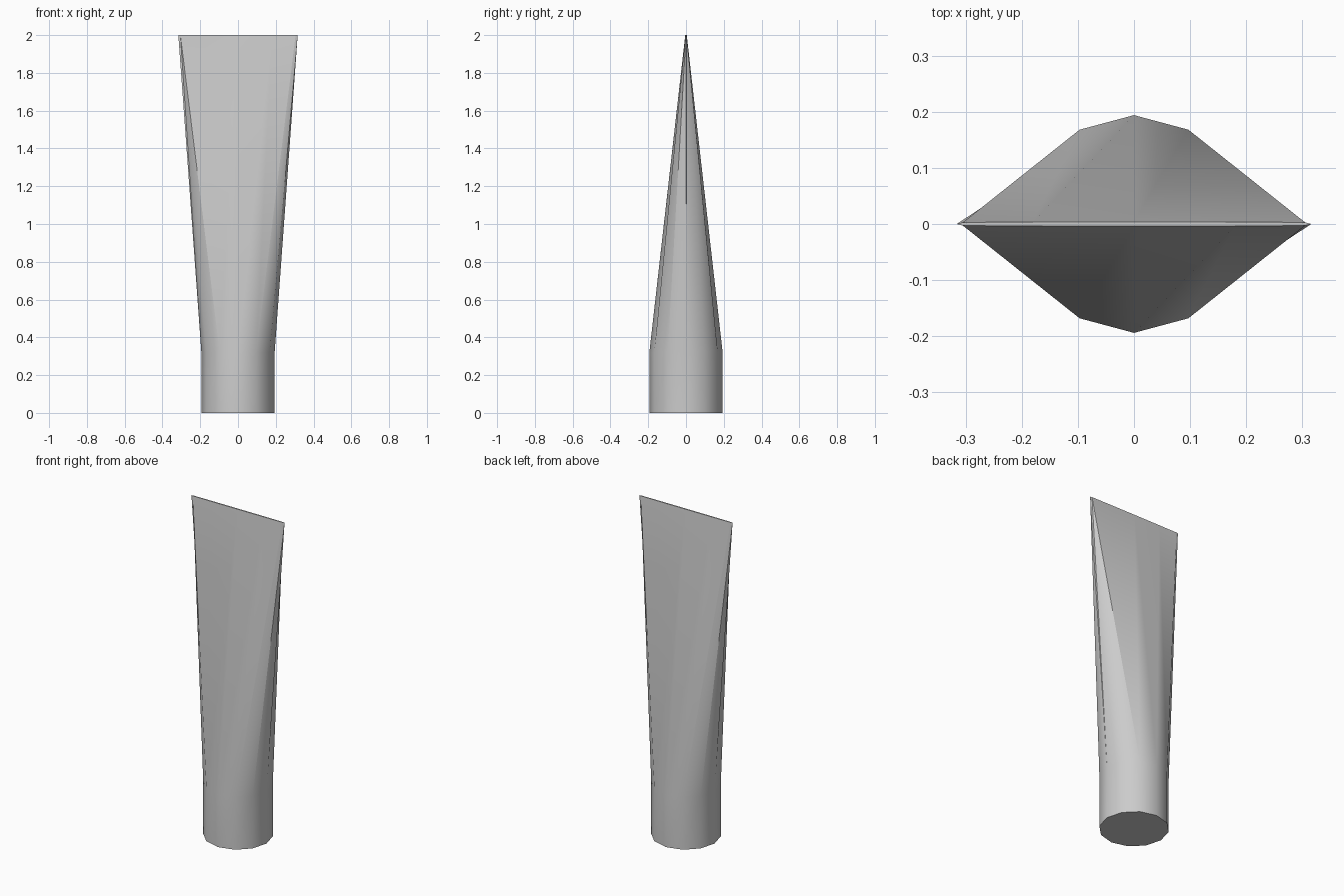
import bpy, bmesh, math

cube = bpy.data.objects.get("Cube")
if cube:
    bpy.data.objects.remove(cube)

SIDES = 12
RADIUS = 0.194
COLLAR_Z = 0.32
TOP_Z = 2.0
TIP_HALF = 0.316
TIP_THICK = 0.004

grey = bpy.data.materials.new("plain grey")
grey.use_nodes = True
colour = (0.6, 0.6, 0.6, 1)
grey.diffuse_color = colour
grey.node_tree.nodes["Principled BSDF"].inputs["Base Color"].default_value = colour

bm = bmesh.new()


def ring(z, place):
    return [bm.verts.new((*place(2 * math.pi * i / SIDES), z)) for i in range(SIDES)]


def round_point(a):
    return RADIUS * math.cos(a), RADIUS * math.sin(a)


# Pinched end: a thin slot with most points pushed out to its ends
def slot_point(a):
    c, s = math.cos(a), math.sin(a)
    reach = {0: 0, 1: 0.57, 2: 0.965, 3: 1}[round(3 * (1 - abs(math.acos(abs(c))) / (math.pi / 2)))]
    return math.copysign(TIP_HALF * reach, c), TIP_THICK * math.copysign(abs(s) ** 0.5, s) if abs(s) > 0.01 else 0


base = ring(0, round_point)
collar = ring(COLLAR_Z, round_point)
tip = ring(TOP_Z, slot_point)

# Closed ends
bm.faces.new(base[::-1])
bm.faces.new(tip)

# Round collar, then the flattening walls split into triangles
for i in range(SIDES):
    j = (i + 1) % SIDES
    bm.faces.new((base[i], base[j], collar[j], collar[i]))
    if i % 6 == 1:
        bm.faces.new((collar[i], collar[j], tip[i]))
        bm.faces.new((collar[j], tip[j], tip[i]))
    else:
        bm.faces.new((collar[i], collar[j], tip[j]))
        bm.faces.new((collar[i], tip[j], tip[i]))

bmesh.ops.recalc_face_normals(bm, faces=bm.faces)
mesh = bpy.data.meshes.new("pinched_tube")
bm.to_mesh(mesh)
bm.free()
mesh.materials.append(grey)

tube = bpy.data.objects.new("pinched_tube", mesh)
bpy.context.collection.objects.link(tube)
bpy.context.view_layer.objects.active = tube
tube.select_set(True)
bpy.ops.object.shade_smooth_by_angle(angle=math.radians(31))
